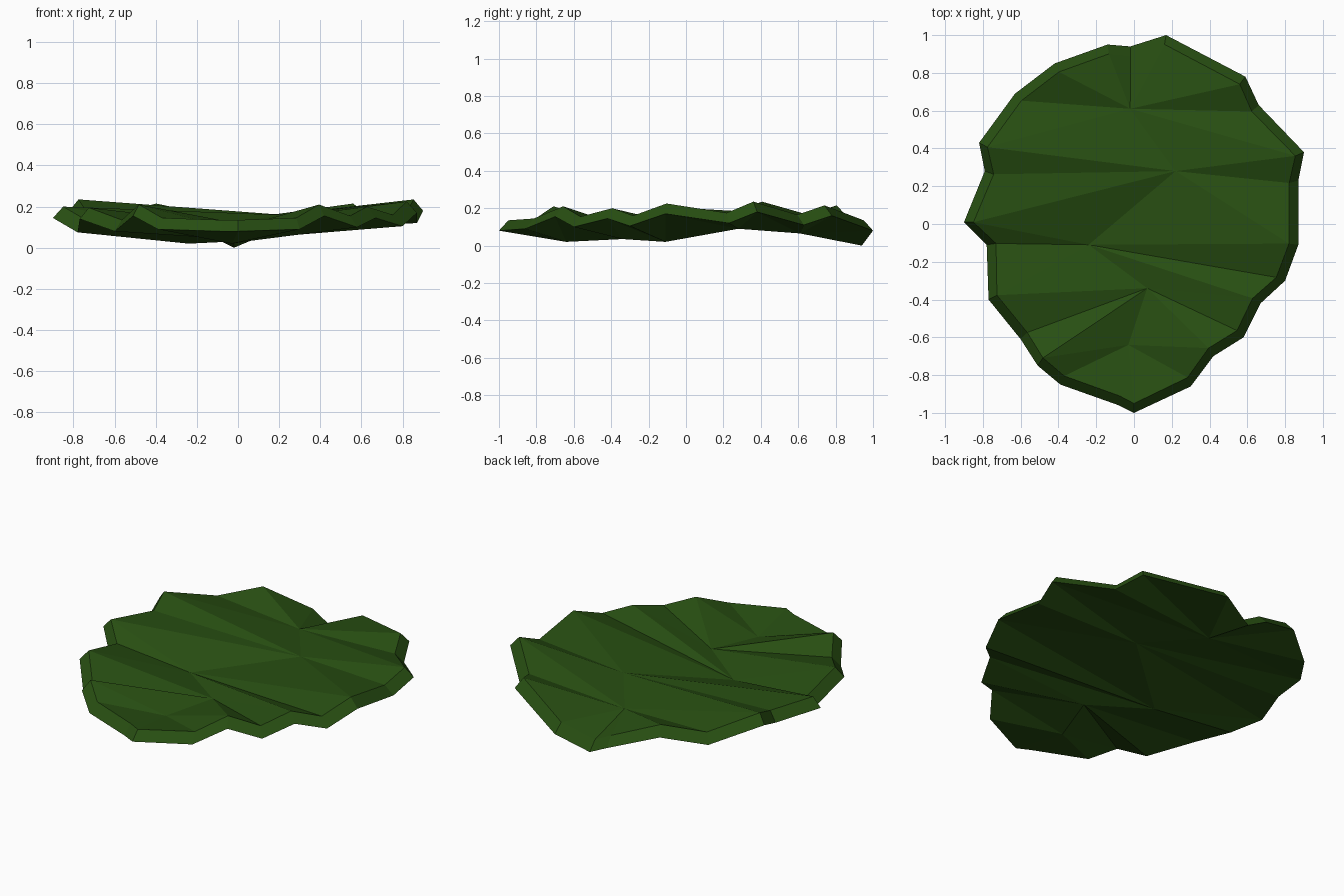
import bpy
import bmesh
from mathutils import Vector

default_cube = bpy.data.objects.get("Cube")
if default_cube:
    bpy.data.objects.remove(default_cube, do_unlink=True)

# One deep green for the whole leaf
green = bpy.data.materials.new("deep leaf green")
leaf_colour = (0.021, 0.078, 0.006, 1)
green.diffuse_color = leaf_colour
green.use_nodes = True
green.node_tree.nodes["Principled BSDF"].inputs["Base Color"].default_value = leaf_colour

# Lower edge of the ragged rim, counterclockwise from the front tip
rim_path = [
    (0, -1, .08), (.3, -.86, .09), (.42, -.7, .155), (.58, -.6, .1),
    (.67, -.42, .145), (.8, -.3, .105), (.87, -.11, .17), (.87, .23, .12),
    (.9, .38, .18), (.66, .63, .11), (.59, .78, .16), (.17, 1, .08),
    (-.02, .94, 0), (-.14, .95, .06), (-.42, .85, .16), (-.63, .69, .11),
    (-.82, .43, .18), (-.79, .28, .13), (-.9, .01, .145), (-.78, -.11, .075),
    (-.77, -.4, .14), (-.6, -.61, .08), (-.51, -.75, .155), (-.39, -.85, .09),
    (-.08, -.96, .08),
]
# Underside of the midrib, front to back
midrib_path = [(-.03, -.64, .02), (.07, -.34, .035), (-.24, -.11, .02),
               (.22, .28, .09), (-.02, .61, .065)]

# Rim points joined to each midrib point, on the two sides
right_fans = [(0, 2), (3, 4), (5, 6), (7, 8), (9, 12)]
left_fans = [(22, 25), (20, 21), (18, 19), (16, 17), (12, 15)]


def add_sheet(bm, rim, midrib):
    """Fill a folded leaf sheet between the rim and the midrib."""
    count = len(rim)
    for fans in (right_fans, left_fans):
        on_right = fans is right_fans
        for rib, (first, last) in enumerate(fans):
            # Fan of pleats around this midrib point
            for i in range(first, last):
                bm.faces.new((midrib[rib], rim[i], rim[(i + 1) % count]))
            # Broad pleat leading to the next midrib point
            if rib + 1 < len(fans):
                near, far = (last, fans[rib + 1][0]) if on_right else (first, fans[rib + 1][1])
                bm.faces.new((midrib[rib], rim[near % count], midrib[rib + 1]))
                bm.faces.new((rim[near % count], rim[far % count], midrib[rib + 1]))


def raised_rim(point):
    """Upper rim point: drawn inward and lifted by the leaf thickness."""
    p = Vector(point)
    inward = Vector((p.x, p.y, 0)).normalized() * .05
    return p - inward + Vector((0, 0, .055))


bm = bmesh.new()
lower_rim = [bm.verts.new(p) for p in rim_path]
upper_rim = [bm.verts.new(raised_rim(p)) for p in rim_path]
lower_rib = [bm.verts.new(p) for p in midrib_path]
upper_rib = [bm.verts.new(Vector(p) + Vector((0, 0, .07))) for p in midrib_path]

# Underside, top and bevelled edge band
add_sheet(bm, lower_rim, lower_rib)
add_sheet(bm, upper_rim, upper_rib)
for i in range(len(rim_path)):
    j = (i + 1) % len(rim_path)
    bm.faces.new((lower_rim[i], lower_rim[j], upper_rim[j], upper_rim[i]))

bmesh.ops.recalc_face_normals(bm, faces=bm.faces)
mesh = bpy.data.meshes.new("pleated_leaf")
bm.to_mesh(mesh)
bm.free()
mesh.materials.append(green)
leaf = bpy.data.objects.new("pleated_leaf", mesh)
bpy.context.collection.objects.link(leaf)
